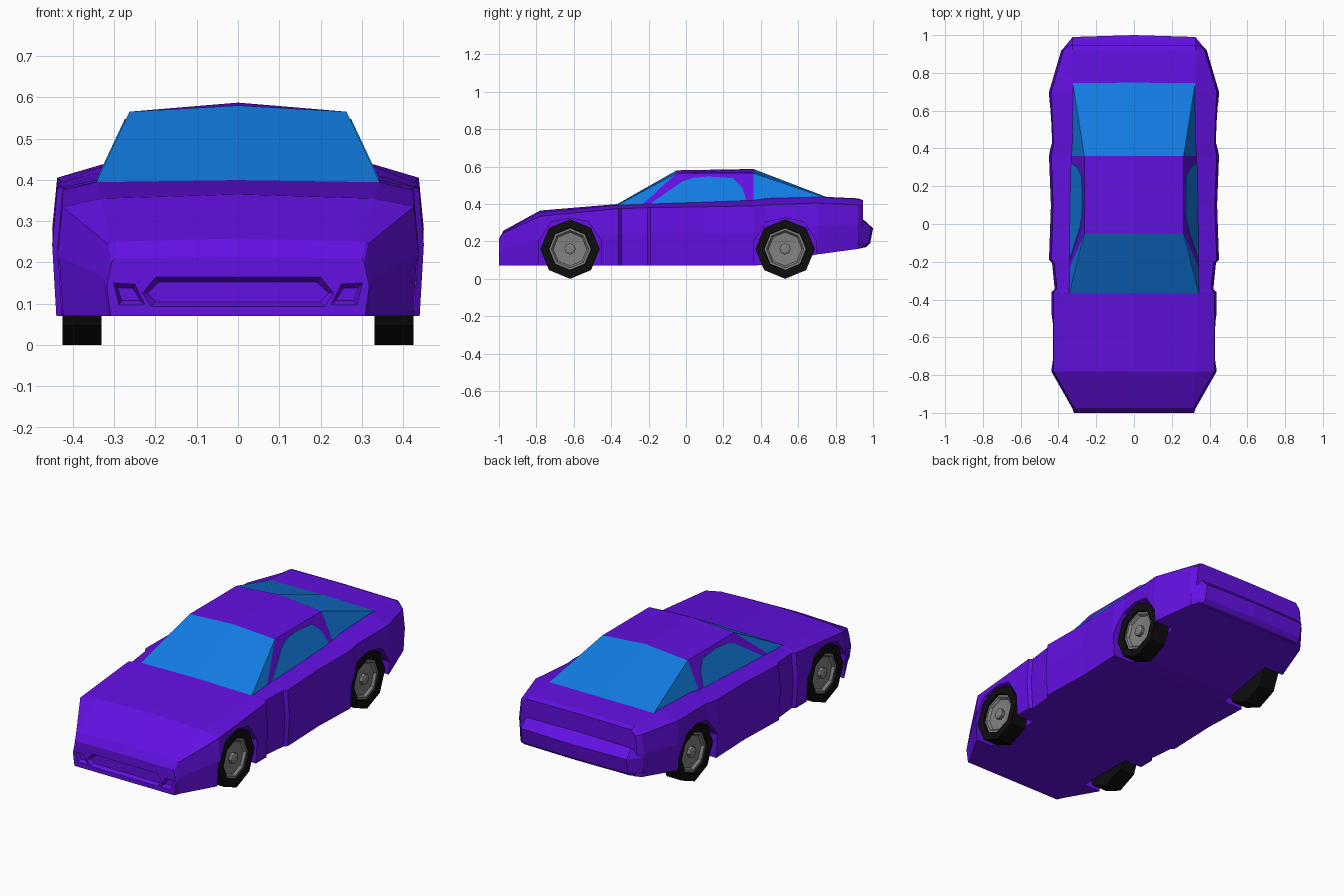
import bpy, bmesh, math

if "Cube" in bpy.data.objects:
    bpy.data.objects.remove(bpy.data.objects["Cube"])


def material(name, rgb):
    m = bpy.data.materials.new(name)
    m.diffuse_color = (*rgb, 1)
    m.use_nodes = True
    m.node_tree.nodes["Principled BSDF"].inputs["Base Color"].default_value = m.diffuse_color
    return m


PAINT = material("purple_paint", (0.125, 0.005, 0.76))
GLASS = material("blue_glass", (0.006, 0.20, 0.76))
RUBBER = material("black_rubber", (0.004, 0.004, 0.004))
METAL = material("grey_metal", (0.22, 0.22, 0.22))


def build(name, verts, faces, mats, indices=None):
    bm = bmesh.new()
    vs = [bm.verts.new(v) for v in verts]
    for i, f in enumerate(faces):
        face = bm.faces.new([vs[k] for k in f])
        face.material_index = indices[i] if indices else 0
    bmesh.ops.recalc_face_normals(bm, faces=bm.faces)
    me = bpy.data.meshes.new(name)
    bm.to_mesh(me)
    bm.free()
    for m in mats:
        me.materials.append(m)
    ob = bpy.data.objects.new(name, me)
    bpy.context.collection.objects.link(ob)
    return ob


def loft(name, rings, mat):
    """Skin a row of closed rings and cap both ends."""
    n = len(rings[0])
    verts = [p for r in rings for p in r]
    faces = [list(range(n)), list(range(len(verts) - n, len(verts)))]
    for i in range(len(rings) - 1):
        for k in range(n):
            a, b = i * n + k, i * n + (k + 1) % n
            faces.append([a, b, b + n, a + n])
    return build(name, verts, faces, [mat])


# Main body: y, half width, bottom z, shoulder z, inner top x, inner top z, centre z
stations = [
    (-1.0, .318, .07, .20, .30, .21, .213),
    (-.975, .327, .07, .245, .31, .25, .258),
    (-.78, .438, .07, .335, .33, .355, .365),
    (-.36, .437, .07, .375, .34, .395, .40),
    (-.345, .420, .07, .375, .34, .395, .40),
    (-.205, .434, .07, .38, .34, .40, .40),
    (-.19, .450, .07, .38, .34, .40, .40),
    (.10, .440, .07, .385, .34, .41, .41),
    (.36, .450, .07, .39, .335, .42, .42),
    (.43, .438, .077, .395, .335, .43, .43),
    (.70, .450, .13, .405, .33, .437, .44),
    (.92, .385, .16, .395, .325, .427, .43),
    (.945, .360, .165, .39, .325, .418, .421),
]
rings = []
for y, w, zb, zs, wt, zt, zc in stations:
    half = [(w - .01, zb), (w, zb + .55 * (zs - zb)), (w - .012, zs), (wt, zt)]
    rings.append([(x, y, z) for x, z in half] + [(0, y, zc)]
                 + [(-x, y, z) for x, z in reversed(half)])
body = loft("body", rings, PAINT)


def cut(rings):
    cutter = loft("cutter", rings, PAINT)
    cutter.hide_render = True
    mod = body.modifiers.new("cut", 'BOOLEAN')
    mod.operation = 'DIFFERENCE'
    mod.solver = 'EXACT'
    mod.object = cutter
    bpy.context.view_layer.objects.active = body
    bpy.ops.object.modifier_apply(modifier=mod.name)
    bpy.data.objects.remove(cutter, do_unlink=True)


WHEELS = {"front": -.62, "rear": .53}

# Wheel arches
arch = [(-.168, .0), (-.168, .20), (-.10, .305), (.0, .325), (.10, .305), (.168, .20), (.168, .0)]
for yc in WHEELS.values():
    for s in (1, -1):
        cut([[(s * x, yc + dy, z) for dy, z in arch] for x in (.318, .5)])

# Recessed grille and front lamps, tapering inwards
grille = [(-.2, .165), (.2, .165), (.232, .125), (.21, .093), (-.21, .093), (-.232, .125)]
lamp = [(.25, .148), (.302, .151), (.288, .096), (.225, .097)]


def recess(outline):
    cx = sum(p[0] for p in outline) / len(outline)
    cz = sum(p[1] for p in outline) / len(outline)
    hw = max(abs(p[0] - cx) for p in outline)
    hz = max(abs(p[1] - cz) for p in outline)
    fx, fz = (hw - .012) / hw, (hz - .012) / hz
    inner = [(cx + (x - cx) * fx, -.98, cz + (z - cz) * fz) for x, z in outline]
    outer = [(x, -1.001, z) for x, z in outline]
    cut([outer, inner])


recess(grille)
for s in (1, -1):
    recess([(s * x, z) for x, z in lamp])

# Rear bumper with pulled-in corners
bumper = [(.90, .325), (.945, .32), (1.0, .27), (.985, .19), (.965, .17), (.90, .157)]
plan = [(-.378, .25), (-.325, .9), (0, 1.0), (.325, .9), (.378, .25)]
loft("rear_bumper", [[(x, .90 + (y - .90) * k, z) for y, z in bumper] for x, k in plan], PAINT)


# Cabin: every side point lies on one inclined plane
def side_x(z):
    return .338 - .47 * (z - .405)


side = [(-.37, .393), (-.24, .39), (.36, .41), (.76, .43), (.36, .565), (-.05, .565)]
ridge = [(0, -.37, .398), (0, -.05, .58), (0, .36, .587), (0, .76, .434)]
verts = ([(side_x(z), y, z) for y, z in side]
         + [(-side_x(z), y, z) for y, z in side] + ridge)
faces, idx = [], []
for o in (0, 6):
    for f, m in (((0, 1, 5), 1), ((1, 2, 4, 5), 0), ((2, 3, 4), 1)):
        faces.append([o + k for k in f])
        idx.append(m)
    # windscreen, roof and rear glass halves
    for f, m in (((o, o + 5, 13, 12), 1), ((o + 5, o + 4, 14, 13), 0), ((o + 4, o + 3, 15, 14), 1)):
        faces.append(list(f))
        idx.append(m)
build("cabin", verts, faces, [PAINT, GLASS], idx)

# Side windows as thin plates
pane = [(-.19, .402), (-.02, .52), (.04, .54), (.12, .547), (.25, .538), (.30, .49), (.325, .415)]
for s, label in ((1, "right"), (-1, "left")):
    loft("side_window_" + label,
         [[(s * (side_x(z) + d), y, z) for y, z in pane] for d in (-.003, .003)], GLASS)


# Eight-sided wheels
def lathe(name, profile, s, yc, zc, mat):
    rings = []
    for r, x in profile:
        rings.append([(s * x, yc + r * math.sin(k * math.pi / 4), zc + r * math.cos(k * math.pi / 4))
                      for k in range(8)])
    return loft(name, rings, mat)


for end, yc in WHEELS.items():
    for s, label in ((1, "right"), (-1, "left")):
        tag = end + "_" + label
        lathe("tyre_" + tag, [(.10, .33), (.159, .33), (.159, .425), (.115, .425), (.108, .395)],
              s, yc, .159, RUBBER)
        lathe("rim_" + tag, [(.112, .39), (.112, .415), (.10, .415), (.09, .402), (.03, .398),
                             (.03, .415), (.018, .42)], s, yc, .159, METAL)
